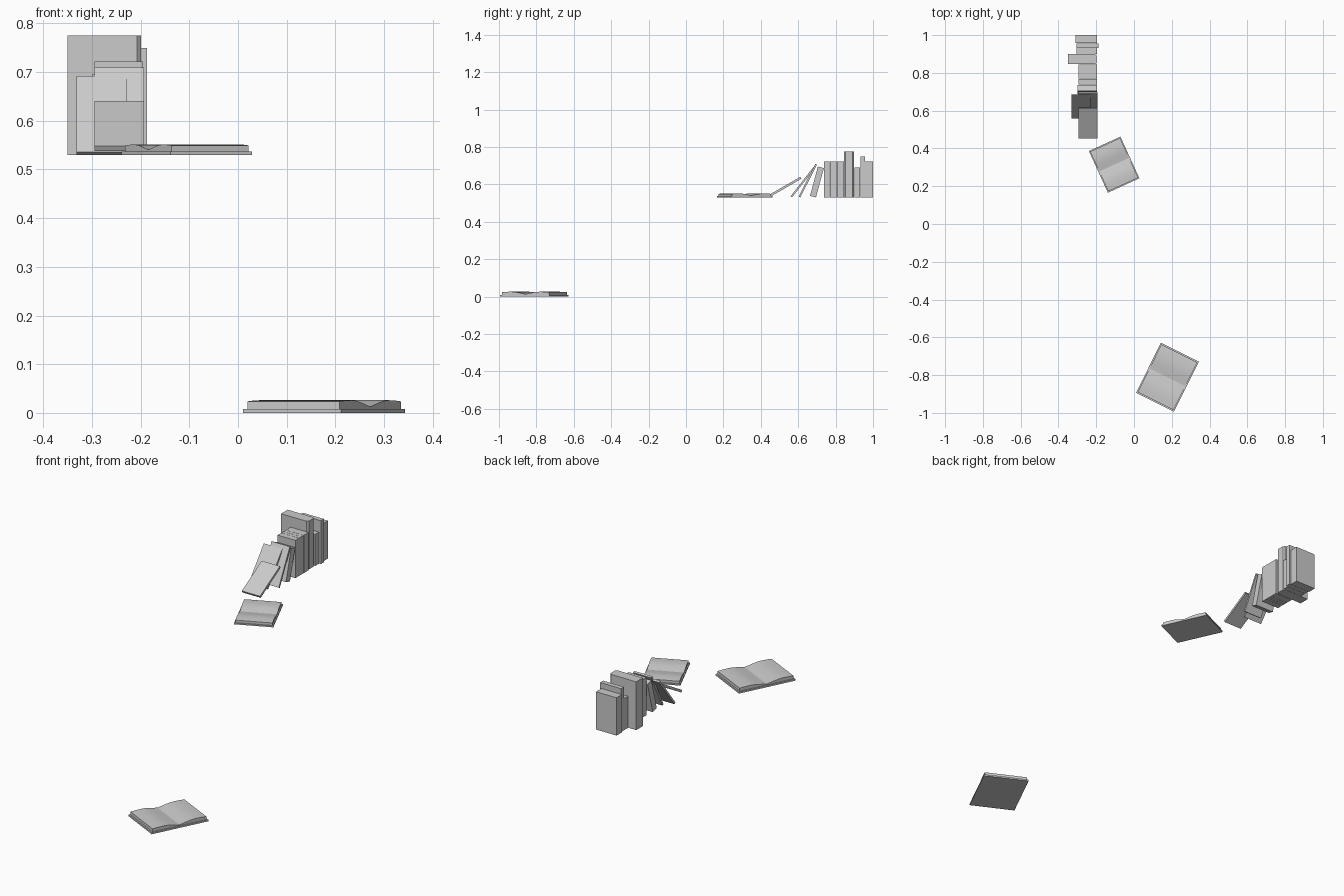
import bpy
from math import radians
from mathutils import Matrix

if "Cube" in bpy.data.objects:
    bpy.data.objects.remove(bpy.data.objects["Cube"])

SHELF = 0.53


def make_mesh(name, verts, faces, matrix=None):
    mesh = bpy.data.meshes.new(name)
    mesh.from_pydata(verts, [], faces)
    if matrix is not None:
        mesh.transform(matrix)
    obj = bpy.data.objects.new(name, mesh)
    bpy.context.collection.objects.link(obj)
    return obj


def prism(name, profile, axis, lo, hi, matrix=None):
    """Extrude a counter-clockwise 2D profile along x or z."""
    n = len(profile)
    place = (lambda a, b, c: (c, a, b)) if axis == 'X' else (lambda a, b, c: (a, b, c))
    verts = [place(a, b, c) for c in (lo, hi) for a, b in profile]
    faces = [tuple(reversed(range(n))), tuple(range(n, 2 * n))]
    faces += [(i, (i + 1) % n, n + (i + 1) % n, n + i) for i in range(n)]
    return make_mesh(name, verts, faces, matrix)


def rect(a0, a1, b0, b1):
    return [(a0, b0), (a1, b0), (a1, b1), (a0, b1)]


# Upright books: x range, y range, top, spine chamfer
upright = [
    (-0.31, -0.195, 0.957, 1.0, 0.722, 0),
    (-0.305, -0.187, 0.932, 0.956, 0.75, 0),
    (-0.305, -0.197, 0.900, 0.931, 0.69, 0),
    (-0.35, -0.199, 0.846, 0.899, 0.775, 0.008),
    (-0.295, -0.195, 0.806, 0.844, 0.722, 0),
    (-0.295, -0.195, 0.787, 0.805, 0.722, 0),
    (-0.295, -0.195, 0.769, 0.786, 0.722, 0),
    (-0.295, -0.195, 0.739, 0.768, 0.722, 0),
]
for i, (x0, x1, y0, y1, top, c) in enumerate(upright):
    if c:
        profile = [(x0, y0), (x1 - c, y0), (x1, y0 + c), (x1, y1 - c), (x1 - c, y1), (x0, y1)]
    else:
        profile = rect(x0, x1, y0, y1)
    prism(f"upright_book_{i + 1}", profile, 'Z', SHELF, top)

# Leaning books: x range, pivot y, pivot z, lean angle, height, thickness
leaning = [
    (-0.300, -0.195, 0.695, SHELF, 15, 0.162, 0.033),
    (-0.295, -0.193, 0.611, SHELF, 27, 0.196, 0.010),
    (-0.332, -0.228, 0.567, SHELF, 38, 0.198, 0.010),
    (-0.295, -0.193, 0.458, 0.538, 60, 0.184, 0.012),
]
for i, (x0, x1, y, z, lean, h, t) in enumerate(leaning):
    place = Matrix.Translation((0, y, z)) @ Matrix.Rotation(radians(-lean), 4, 'X')
    prism(f"leaning_book_{i + 1}", rect(-t, 0, 0, h), 'X', x0, x1, place)


def open_book(name, location, angle, scale):
    place = (Matrix.Translation(location) @ Matrix.Rotation(radians(angle), 4, 'Z')
             @ Matrix.Scale(scale, 4))
    # Flat cover under the pages
    prism(f"{name}_cover", rect(-0.148, 0.148, 0, 0.008), 'X', -0.112, 0.112, place)
    # Page block with two swells and a central gutter
    half = [(0.014, 0.0155), (0.03, 0.0188), (0.048, 0.0222), (0.066, 0.0248),
            (0.085, 0.026), (0.105, 0.0257), (0.125, 0.0247), (0.141, 0.0235)]
    profile = ([(-0.141, 0.008), (0.141, 0.008)] + half[::-1] + [(0, 0.013)]
               + [(-y, z) for y, z in half])
    pages = prism(f"{name}_pages", profile, 'X', -0.106, 0.106, place)
    bpy.ops.object.select_all(action='DESELECT')
    pages.select_set(True)
    bpy.context.view_layer.objects.active = pages
    bpy.ops.object.shade_smooth_by_angle(angle=radians(20))


open_book("floor_open_book", (0.177, -0.811, 0), -26.5, 1.0)
open_book("shelf_open_book", (-0.105, 0.314, SHELF), 24.5, 0.82)
